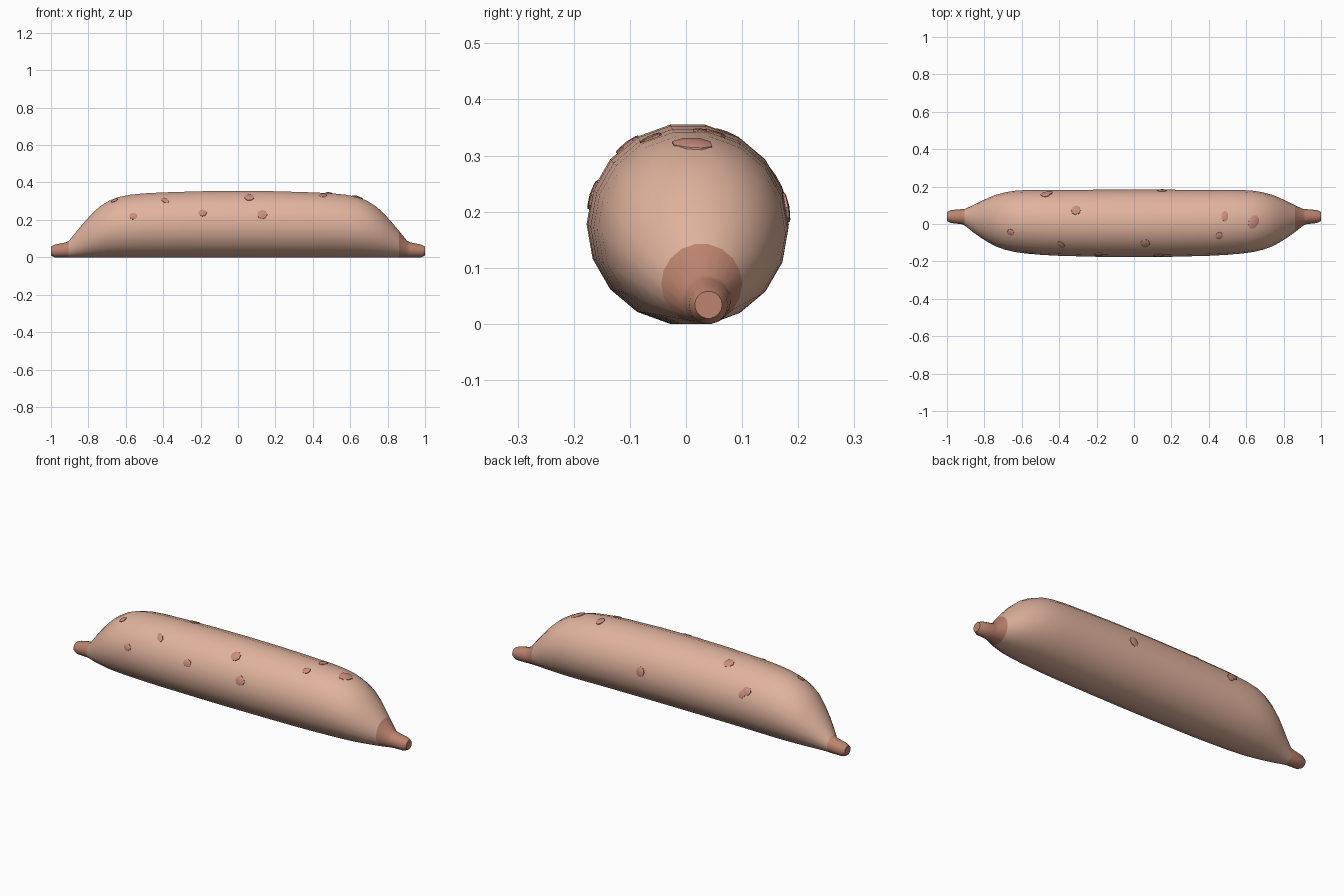
import bpy, math

if "Cube" in bpy.data.objects:
    bpy.data.objects.remove(bpy.data.objects["Cube"])

N = 18  # sides of the tube


def material(name, rgb):
    m = bpy.data.materials.new(name)
    m.diffuse_color = (*rgb, 1)
    m.use_nodes = True
    m.node_tree.nodes["Principled BSDF"].inputs["Base Color"].default_value = m.diffuse_color
    return m


SKIN = material("skin", (0.75, 0.45, 0.34))
TIP = material("tip", (0.51, 0.23, 0.16))
SPOT = material("spot", (0.59, 0.27, 0.21))

# (distance along x, height, y of axis); every ring rests on the ground
PROFILE = [(0, .355, .003), (.2, .353, .004), (.4, .347, .006), (.5, .342, .009),
           (.58, .334, .012), (.64, .322, .014), (.69, .302, .016), (.74, .271, .018),
           (.78, .234, .021), (.82, .190, .024), (.86, .142, .028), (.905, .087, .036)]
STEM = [(.92, .080, .039), (.98, .068, .040)]


def section(x):
    """Height and axis y of the body at x."""
    a = abs(x)
    for p, q in zip(PROFILE, PROFILE[1:]):
        if a <= q[0]:
            t = (a - p[0]) / (q[0] - p[0])
            return p[1] + t * (q[1] - p[1]), p[2] + t * (q[2] - p[2])
    return PROFILE[-1][1:]


def ring(x, height, cy, cz=None, lift=0):
    r = height / 2 / math.cos(math.pi / N) + lift
    cz = height / 2 if cz is None else cz
    return [(x, cy + r * math.cos(2 * math.pi * k / N), cz + r * math.sin(2 * math.pi * k / N))
            for k in range(N)]


def make(name, verts, faces, mat, angle):
    me = bpy.data.meshes.new(name)
    me.from_pydata(verts, [], faces)
    ob = bpy.data.objects.new(name, me)
    bpy.context.collection.objects.link(ob)
    me.materials.append(mat)
    bpy.ops.object.select_all(action='DESELECT')
    ob.select_set(True)
    bpy.context.view_layer.objects.active = ob
    bpy.ops.object.mode_set(mode='EDIT')
    bpy.ops.mesh.select_all(action='SELECT')
    bpy.ops.mesh.normals_make_consistent(inside=False)
    bpy.ops.object.mode_set(mode='OBJECT')
    bpy.ops.object.shade_smooth_by_angle(angle=math.radians(angle))
    return ob


def loft(name, rings, mat):
    verts = [v for r in rings for v in r]
    faces = [(i * N + k, i * N + (k + 1) % N, (i + 1) * N + (k + 1) % N, (i + 1) * N + k)
             for i in range(len(rings) - 1) for k in range(N)]
    faces.append(tuple(range(N)))
    faces.append(tuple(range(len(verts) - N, len(verts))))
    return make(name, verts, faces, mat, 35)


# Body: the right end stops earlier because its tip colour starts sooner
left = [ring(-x, h, y) for x, h, y in reversed(PROFILE[1:])]
right = [ring(x, h, y) for x, h, y in PROFILE[:-1]]
loft("body", left + right, SKIN)

# Stems at both ends, with a bevelled end
for name, s, start in (("left_stem", -1, PROFILE[-1:]), ("right_stem", 1, PROFILE[-2:])):
    rings = [ring(s * x, h, y) for x, h, y in start + STEM]
    rings.append(ring(s * 1.0, .048, .040, .034))
    loft(name, rings, TIP)


# Spots: thin domes laid on the skin (x, degrees round the tube, half length, half width, slant)
SPOTS = [(-.66, 112, .018, .018, 0), (-.56, 162, .022, .018, 20), (-.39, 132, .026, .015, 50),
         (-.19, 160, .023, .019, 0), (.06, 127, .026, .026, 20), (.13, 163, .027, .025, 0),
         (.455, 114, .019, .021, 40), (.485, 79, .019, .029, 0), (.64, 91, .028, .038, 25),
         (-.31, 67, .025, .027, 50), (-.475, 31, .024, .022, 0), (-.455, 24, .018, .025, 30),
         (.15, 10, .024, .026, 0)]


def on_skin(x, ang, lift):
    h, cy = section(x)
    r = h / 2 / math.cos(math.pi / N) + lift
    return (x, cy + r * math.cos(ang), h / 2 + r * math.sin(ang))


for i, (x, deg, a, b, slant) in enumerate(SPOTS):
    M, sl, ang = 8, math.radians(slant), math.radians(deg)
    radius = section(x)[0] / 2
    verts = [on_skin(x, ang, .004)]
    for scale, lift in ((.85, .003), (1, .0015), (1.02, -.006)):
        for k in range(M):
            t = 2 * math.pi * k / M
            u, v = a * scale * math.cos(t), b * scale * math.sin(t)
            du = u * math.cos(sl) - v * math.sin(sl)
            dv = u * math.sin(sl) + v * math.cos(sl)
            verts.append(on_skin(x + du, ang + dv / radius, lift))
    faces = [(0, 1 + k, 1 + (k + 1) % M) for k in range(M)]
    for j in range(2):
        o = 1 + j * M
        faces += [(o + k, o + M + k, o + M + (k + 1) % M, o + (k + 1) % M) for k in range(M)]
    make(f"spot_{i + 1}", verts, faces, SPOT, 40)
